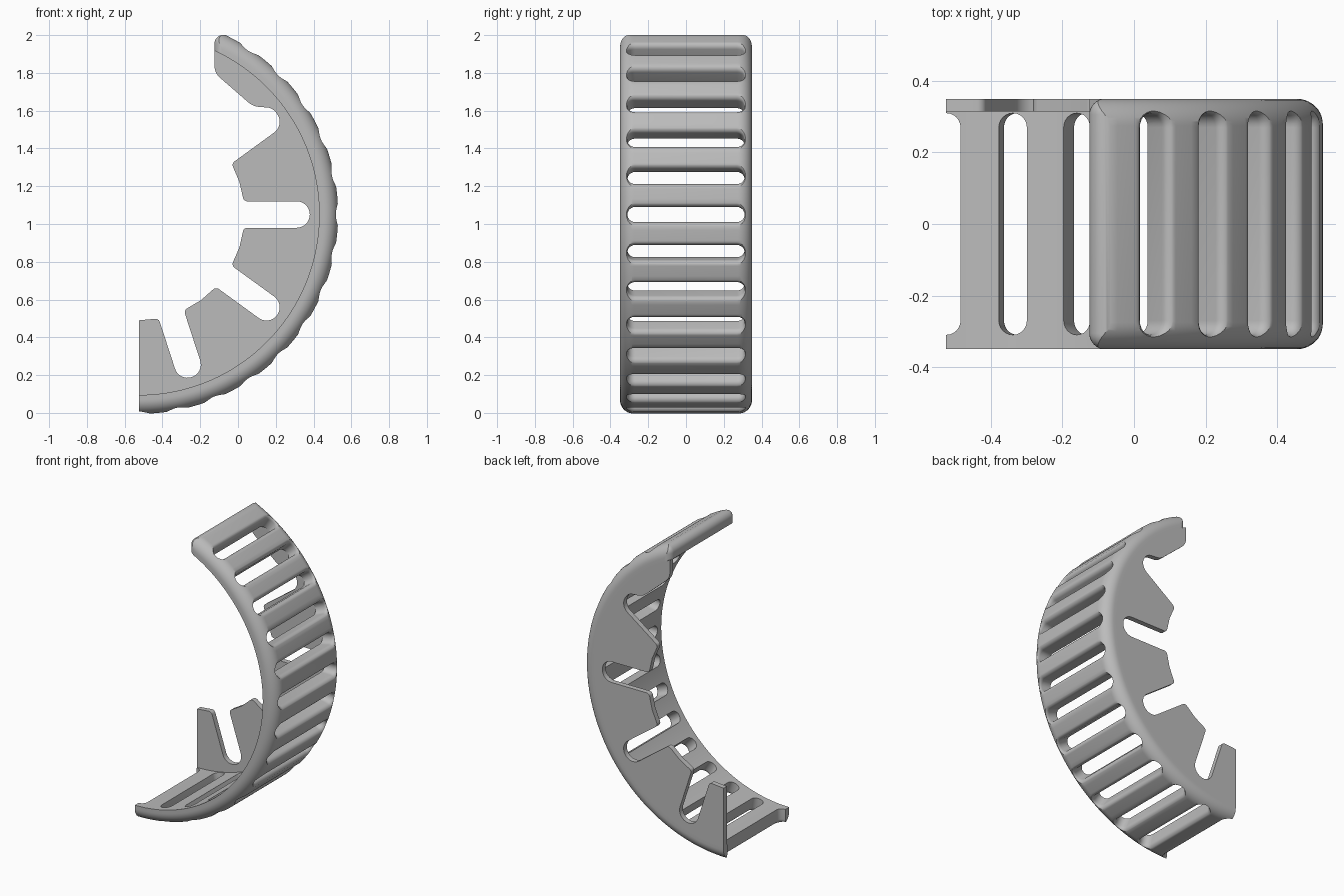
import bpy, bmesh
from math import sin, cos, pi, radians, acos, sqrt, tan
from mathutils import Vector, Matrix

cube = bpy.data.objects.get("Cube")
if cube:
    bpy.data.objects.remove(cube)

CX, CZ = -0.525, 1.05             # arc centre
R_OUT, R_IN, HALF_W = 1.055, 0.955, 0.35
END_X = -0.125                    # flat upper end
ROUND = 0.075                     # rim rounding

grey = bpy.data.materials.new("plain grey")
grey.use_nodes = True
grey.diffuse_color = (0.5, 0.5, 0.5, 1)
grey.node_tree.nodes["Principled BSDF"].inputs["Base Color"].default_value = (0.5, 0.5, 0.5, 1)


def make_object(name, bm):
    bmesh.ops.recalc_face_normals(bm, faces=bm.faces)
    mesh = bpy.data.meshes.new(name)
    bm.to_mesh(mesh)
    bm.free()
    mesh.materials.append(grey)
    obj = bpy.data.objects.new(name, mesh)
    bpy.context.collection.objects.link(obj)
    return obj


def loft(bm, rings, closed=True):
    """Skin a list of equal point rings and cap both ends."""
    vs = [[bm.verts.new(p) for p in ring] for ring in rings]
    n = len(vs[0])
    for a, b in zip(vs, vs[1:]):
        for i in range(n):
            j = (i + 1) % n
            bm.faces.new((a[i], a[j], b[j], b[i]))
    bm.faces.new(vs[0][::-1])
    bm.faces.new(vs[-1])


def polar(r, angle, offset=0.0):
    """Point at radius r along a spoke, shifted sideways by offset."""
    return (CX + r * cos(angle) - offset * sin(angle),
            CZ + r * sin(angle) + offset * cos(angle))


def subtract(target, cutter):
    mod = target.modifiers.new("cut", 'BOOLEAN')
    mod.operation, mod.solver, mod.object = 'DIFFERENCE', 'EXACT', cutter
    bpy.context.view_layer.objects.active = target
    bpy.ops.object.modifier_apply(modifier=mod.name)
    bpy.data.objects.remove(cutter)


def box(name, x0, x1, y, z0, z1, bevel=0.0):
    bm = bmesh.new()
    bmesh.ops.create_cube(bm, size=1)
    for v in bm.verts:
        v.co = ((x0 + x1) / 2 + v.co.x * (x1 - x0), v.co.y * 2 * y,
                (z0 + z1) / 2 + v.co.z * (z1 - z0))
    if bevel:
        bmesh.ops.bevel(bm, geom=bm.edges[:], offset=bevel, segments=8,
                        profile=0.5, affect='EDGES')
    return make_object(name, bm)


def rounded(corners, steps=8):
    """Outline with each (x, z, radius) corner replaced by an arc."""
    out = []
    for i, (x, z, r) in enumerate(corners):
        p = Vector((x, z))
        if not r:
            out.append(p)
            continue
        a = (Vector(corners[i - 1][:2]) - p).normalized()
        b = (Vector(corners[(i + 1) % len(corners)][:2]) - p).normalized()
        half = a.angle(b) / 2
        centre = p + (a + b).normalized() * (r / sin(half))
        start = p + a * (r / tan(half)) - centre
        end = p + b * (r / tan(half)) - centre
        sweep = start.angle_signed(end)
        for k in range(steps + 1):
            out.append(centre + Matrix.Rotation(-sweep * k / steps, 2) @ start)
    return out


# Curved band: rounded section swept round the arc
side = [(R_OUT - ROUND + ROUND * sin(t), HALF_W - ROUND + ROUND * cos(t))
        for t in [k * pi / 20 for k in range(11)]]
section = [(R_IN, HALF_W)] + side
section += [(r, -y) for r, y in reversed(section)]
bm = bmesh.new()
rings = []
for k in range(109):
    ang = radians(-90 + 1.5 * k)
    rings.append([(polar(r, ang)[0], y, polar(r, ang)[1]) for r, y in section])
loft(bm, rings)
band = make_object("curved_band", bm)

# Upper end trimmed flat with rounded edges
trim = box("end_trim", -0.8, -0.02, 0.6, 1.5, 2.3)
subtract(trim, box("rounded_end", END_X, 0.6, HALF_W + 0.0005, 1.0, 2.0, 0.045))
subtract(band, trim)

# Row of slots, flared towards the outside
HALF_SLOT, SLOT_Y, FLARE = 0.04, 0.31, 0.03
levels = [(0.85, 0)]
levels += [(R_OUT - FLARE + FLARE * sin(t), FLARE * (1 - cos(t)))
           for t in [k * pi / 12 for k in range(7)]]
levels += [(R_OUT + 0.08, FLARE)]
bm = bmesh.new()
for i in range(-8, 6):
    ang = radians(11.25 * i)
    rings = []
    for r, grow in levels:
        ring = []
        for k in range(26):
            t = pi * (k % 13) / 12 + (pi if k > 12 else 0)
            y_mid = (SLOT_Y - HALF_SLOT) * (1 if k < 13 else -1)
            x, z = polar(r, ang, (HALF_SLOT + grow) * cos(t))
            ring.append((x, y_mid + (HALF_SLOT + grow) * sin(t), z))
        rings.append(ring)
    loft(bm, rings)
subtract(band, make_object("slot_cutter", bm))

# Back plate outline: toothed inner edge, from the lower end upwards
R_TOOTH, R_NOTCH, HALF_NOTCH = 0.56, 0.905, 0.07
corners = [(*polar(R_TOOTH, -pi / 2), 0)]
for deg in (-72, -36, 0, 36):
    ang = radians(deg)
    r_tip = sqrt(R_TOOTH ** 2 - HALF_NOTCH ** 2)
    corners.append((*polar(r_tip, ang, -HALF_NOTCH), 0.025))
    corners.append((*polar(R_NOTCH, ang, -HALF_NOTCH), 0.0695))
    if deg < 36:
        corners.append((*polar(R_NOTCH, ang, HALF_NOTCH), 0.0695))
        corners.append((*polar(r_tip, ang, HALF_NOTCH), 0.025))
        corners.append((*polar(R_TOOTH, ang + radians(18)), 0))
# Upper lobe
corners += [(0.183, 1.615, 0.065), (0.08, 1.622, 0.1), (END_X, 1.80, 0.09)]
# Outer arc back to the lower end
r_edge = R_IN + 0.003
top = acos((END_X - CX) / r_edge)
corners += [(*polar(r_edge, top + (-pi / 2 - top) * k / 100), 0) for k in range(101)]
outline = rounded(corners)
bm = bmesh.new()
loft(bm, [[(p.x, y, p.y) for p in outline] for y in (HALF_W - 0.035, HALF_W)])

# Soft outer edge on the lobe
lobe = [e for e in bm.edges if all(
    v.co.y > HALF_W - 0.001 and v.co.x < 0.12 and v.co.z > 1.6
    and Vector((v.co.x - CX, v.co.z - CZ)).length < R_IN - 0.01 for v in e.verts)]
bmesh.ops.bevel(bm, geom=lobe, offset=0.022, segments=4, profile=0.5, affect='EDGES')
plate = make_object("toothed_back_plate", bm)

for obj in (band, plate):
    bpy.ops.object.select_all(action='DESELECT')
    obj.select_set(True)
    bpy.context.view_layer.objects.active = obj
    bpy.ops.object.shade_smooth_by_angle(angle=radians(30))
